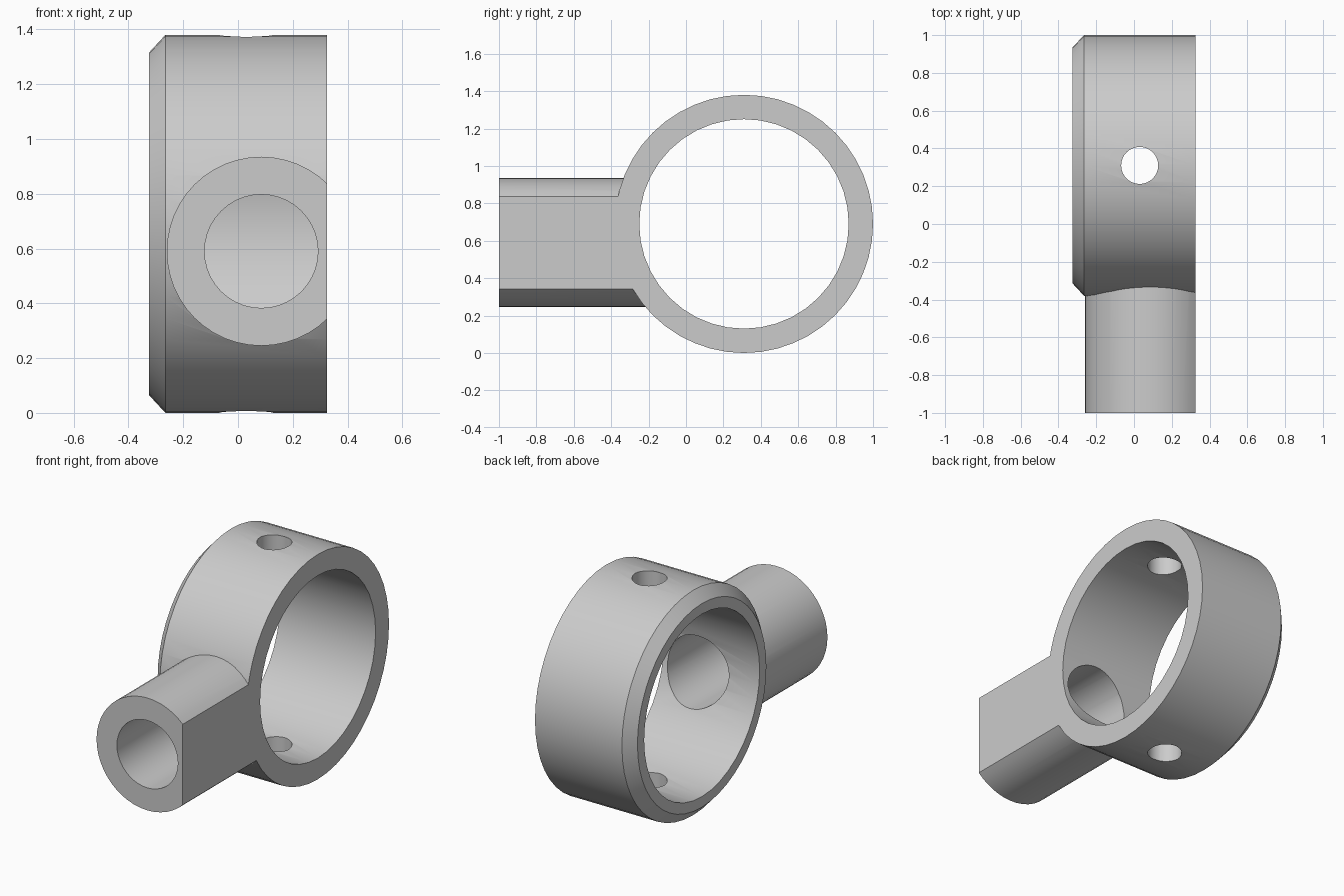
import bpy, bmesh
from math import cos, sin, tau, radians
from mathutils import Vector

cube = bpy.data.objects.get("Cube")
if cube:
    bpy.data.objects.remove(cube, do_unlink=True)

metal = bpy.data.materials.new("plain grey")
metal.use_nodes = True
grey = (0.6, 0.6, 0.6, 1)
metal.diffuse_color = grey
metal.node_tree.nodes["Principled BSDF"].inputs["Base Color"].default_value = grey

FACE = 0.325                       # flat side of ring and socket
RING = Vector((0, 0.31, 0.69))     # ring centre
SOCKET = Vector((0.085, 0, 0.59))  # socket axis


def add_object(name, bm):
    bmesh.ops.recalc_face_normals(bm, faces=bm.faces)
    mesh = bpy.data.meshes.new(name)
    bm.to_mesh(mesh)
    bm.free()
    mesh.materials.append(metal)
    obj = bpy.data.objects.new(name, mesh)
    bpy.context.collection.objects.link(obj)
    return obj


def turned(name, axis, centre, profile, sides):
    """Solid of revolution from (distance along axis, radius) pairs."""
    bm = bmesh.new()
    loops = []
    for along, radius in profile:
        loop = []
        for i in range(sides):
            a = tau * i / sides
            p = [radius * cos(a), radius * sin(a)]
            p.insert(axis, along)
            loop.append(bm.verts.new(centre + Vector(p)))
        loops.append(loop)
    for lo, hi in zip(loops, loops[1:]):
        for i in range(sides):
            j = (i + 1) % sides
            bm.faces.new((lo[i], lo[j], hi[j], hi[i]))
    bm.faces.new(loops[0])
    bm.faces.new(loops[-1])
    return add_object(name, bm)


def combine(target, tool, operation):
    tool.hide_render = True
    mod = target.modifiers.new(operation.lower(), "BOOLEAN")
    mod.operation = operation
    mod.solver = "EXACT"
    mod.object = tool
    bpy.context.view_layer.objects.active = target
    bpy.ops.object.modifier_apply(modifier=mod.name)
    bpy.data.objects.remove(tool, do_unlink=True)


# Ring with one chamfered rim, joined to the round socket
body = turned("ring_with_socket", 0, RING,
              [(-FACE, 0.625), (-0.265, 0.69), (0.5, 0.69)], 48)
socket = turned("socket", 1, SOCKET, [(-1, 0.345), (0.1, 0.345)], 48)
combine(body, socket, "UNION")

# Trim ring and socket to one flat side
bm = bmesh.new()
bmesh.ops.create_cube(bm, size=4)
bmesh.ops.translate(bm, verts=bm.verts, vec=(FACE + 2, 0, 0))
combine(body, add_object("side_cutter", bm), "DIFFERENCE")

# Ring opening, socket bore and vertical pin hole
combine(body, turned("opening_cutter", 0, RING, [(-1, 0.56), (1, 0.56)], 40), "DIFFERENCE")
combine(body, turned("bore_cutter", 1, SOCKET, [(-1.2, 0.207), (0.2, 0.207)], 40), "DIFFERENCE")
combine(body, turned("pin_cutter", 2, Vector((0.03, 0.31, 0)), [(-1, 0.098), (2, 0.098)], 32), "DIFFERENCE")

bpy.ops.object.select_all(action="DESELECT")
body.select_set(True)
bpy.context.view_layer.objects.active = body
bpy.ops.object.shade_smooth_by_angle(angle=radians(30))
